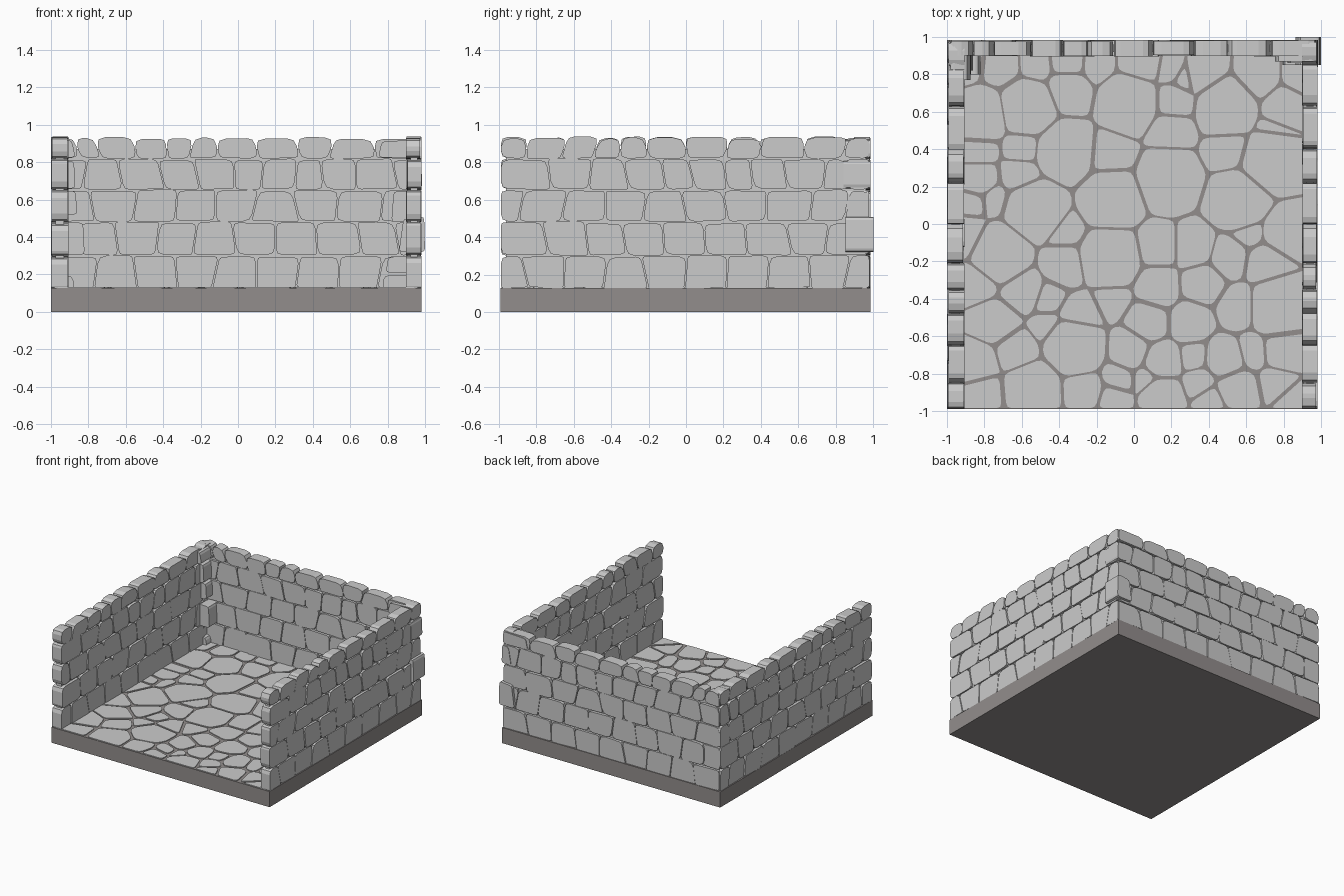
import bpy, bmesh, random
from mathutils import Vector

if "Cube" in bpy.data.objects:
    bpy.data.objects.remove(bpy.data.objects["Cube"])

random.seed(7)
J = random.uniform


def finish(name, bm):
    bmesh.ops.recalc_face_normals(bm, faces=bm.faces[:])
    me = bpy.data.meshes.new(name)
    bm.to_mesh(me)
    bm.free()
    ob = bpy.data.objects.new(name, me)
    bpy.context.collection.objects.link(ob)
    return ob


def rounded(poly, radii):
    """Round each corner of a polygon with a short three-point arc."""
    out, n = [], len(poly)
    for i, p in enumerate(poly):
        a, b = poly[i - 1] - p, poly[(i + 1) % n] - p
        if a.length < 1e-4 or b.length < 1e-4:
            continue
        r = radii[i % len(radii)]
        s = p + a.normalized() * min(r, a.length * .42)
        e = p + b.normalized() * min(r, b.length * .42)
        out += [s, (s + e) * .25 + p * .5, e]
    return out


def prism(bm, poly, lo, hi, axis):
    """Extrude a 2D outline along the named axis."""
    place = {'x': lambda u, v, w: (w, u, v),
             'y': lambda u, v, w: (u, w, v),
             'z': lambda u, v, w: (u, v, w)}[axis]
    rings = [[bm.verts.new(place(p.x, p.y, w)) for p in poly] for w in (lo, hi)]
    n = len(poly)
    bm.faces.new(rings[0])
    bm.faces.new(rings[1][::-1])
    for i in range(n):
        k = (i + 1) % n
        bm.faces.new((rings[0][i], rings[0][k], rings[1][k], rings[1][i]))


def box(name, x0, x1, y0, y1, z0, z1):
    bm = bmesh.new()
    prism(bm, [Vector(p) for p in ((x0, y0), (x1, y0), (x1, y1), (x0, y1))], z0, z1, 'z')
    return finish(name, bm)


# base slab
base = box("base_slab", -1, .98, -.99, .985, 0, .128)
mortar = bpy.data.materials.new("mortar")
mortar.diffuse_color = (.29, .27, .265, 1)
mortar.use_nodes = True
mortar.node_tree.nodes["Principled BSDF"].inputs["Base Color"].default_value = mortar.diffuse_color
base.data.materials.append(mortar)

# floor flagstones: weighted cells around stone centres
BIG = [(.19, .24), (.55, .13), (-.12, .13), (-.53, .08), (-.72, -.16), (-.13, -.18),
       (.77, -.44), (-.32, -.66), (-.54, -.89), (-.03, .65), (-.37, .39), (.49, .62),
       (-.82, .58), (-.58, .62), (.73, .34)]
MID = [(-.35, .71), (-.6, .41), (-.13, .37), (-.83, .4), (.2, .51), (.21, .65), (.5, .4),
       (.66, .78), (.8, .62), (-.61, .27), (-.83, .25), (-.37, -.22), (.13, -.13),
       (.32, -.13), (.51, -.18), (.8, -.05), (.7, -.21), (.56, -.44), (.37, -.32),
       (.13, -.33), (.3, -.53), (.07, -.53), (-.29, -.49), (-.6, -.35), (-.83, -.3),
       (-.74, -.52), (-.02, -.67), (.15, -.73), (.48, -.72), (.8, -.67), (-.62, -.69),
       (-.84, -.75), (-.28, -.88), (.15, -.91), (.55, -.89), (-.8, -.91), (-.72, .83),
       (.03, .85), (.37, .8), (-.88, -.08), (-.9, .85)]
SMALL = [(-.75, .14), (-.86, .13), (.61, -.05), (.32, -.71), (.64, -.68), (-.11, -.93),
         (.35, -.84), (.76, -.85), (-.08, -.82), (-.53, .84), (-.35, .86), (-.19, .85),
         (.2, .82), (.75, .49), (-.37, -.04), (-.45, -.4), (-.12, -.41), (.88, .78),
         (.27, .78), (.85, -.95), (-.45, -.56), (.07, -.82), (.42, -.95)]
seeds = [(Vector(p), w) for group, w in ((BIG, .022), (MID, .006), (SMALL, 0)) for p in group]


def clip(poly, normal, limit):
    out = []
    for i, p in enumerate(poly):
        q = poly[(i + 1) % len(poly)]
        dp, dq = p.dot(normal) - limit, q.dot(normal) - limit
        if dp <= 0:
            out.append(p)
        if dp * dq < 0:
            out.append(p.lerp(q, dp / (dp - dq)))
    return out


bm = bmesh.new()
for c, w in seeds:
    cell = [Vector(p) for p in ((-.99, -.985), (.97, -.985), (.97, .97), (-.99, .97))]
    for d, v in seeds:
        if d is c or (d - c).length > 1:
            continue
        nrm = (d - c).normalized()
        lim = (d.dot(d) - v - c.dot(c) + w) / (2 * (d - c).length)
        cell = clip(cell, nrm, lim - J(.004, .014))
        if len(cell) < 3:
            break
    if len(cell) > 2:
        prism(bm, rounded(cell, [.03]), .11, .134, 'z')
finish("floor_flagstones", bm)

# wall stones: height lines and vertical joints of each course
LINES = [.128, .303, .482, .653, .818, .94]
JOINTS = [[-.76, -.55, -.33, -.12, .1, .32, .54, .76],
          [-.85, -.65, -.43, -.23, -.02, .2, .42, .65, .85],
          [-.78, -.55, -.33, -.12, .09, .31, .53, .77],
          [-.82, -.63, -.41, -.22, -.02, .13, .31, .45, .63, .84],
          [-.86, -.75, -.55, -.38, -.25, -.11, .1, .32, .5, .73, .95]]


def wall(name, axis, lo, hi, shift, u0, u1):
    bm = bmesh.new()
    for row, joints in enumerate(JOINTS):
        z0, z1 = LINES[row], LINES[row + 1]
        inner = [j + shift for j in joints if u0 + .07 < j + shift < u1 - .07]
        if shift:
            inner += [.86] if inner[-1] < .75 else []
        cuts = [(u0, u0)] + [(j + t, j - t) for j in inner
                             for t in [J(-.02, .02)]] + [(u1, u1)]
        for (a0, a1), (b0, b1) in zip(cuts, cuts[1:]):
            g = .003
            top = z1 - J(0, .012) if row == 4 else z1 + J(-.006, .004)
            poly = [Vector(p) for p in (
                (a0 + g, z0 + J(-.002, .006)), (b0 - g, z0 + J(-.002, .006)),
                (b1 - g, top - J(0, .008)), (a1 + g, top - J(0, .008)))]
            radii = [J(.012, .045) for _ in range(4)]
            if row == 4:
                radii[2:] = [J(.03, .06), J(.03, .06)]
            if row == 0:
                radii[:2] = [.012, .012]
            prism(bm, rounded(poly, radii), lo + J(0, .009), hi - J(0, .009), axis)
    finish(name, bm)


wall("back_wall_stones", 'y', .895, .985, 0, -.99, .975)
wall("left_wall_stones", 'x', -1, -.905, -.1, -.99, .98)
wall("right_wall_stones", 'x', .897, .982, -.1, -.99, .98)

# recessed wall cores behind the joints
box("back_wall_core", -.96, .95, .92, .96, .12, .87)
box("left_wall_core", -.975, -.93, -.96, .96, .12, .87)
box("right_wall_core", .922, .96, -.96, .96, .12, .87)

# larger stones bonded into the back corners: x0, x1, y0, y1, z0, z1
CORNERS = [(-.985, -.87, .77, .97, .825, .925), (-.985, -.87, .8, .97, .66, .81),
           (-.985, -.86, .82, .97, .52, .65), (-.985, -.82, .8, .97, .305, .48),
           (-.985, -.87, .84, .97, .13, .2),
           (.75, .975, .87, .985, .825, .92), (.9, .985, .84, .985, .66, .81),
           (.82, .97, .86, .97, .48, .65), (.86, 1, .85, 1, .32, .51),
           (.79, .96, .85, .97, .21, .3), (.77, .96, .87, .97, .13, .2)]
bm = bmesh.new()
for x0, x1, y0, y1, z0, z1 in CORNERS:
    t = J(.005, .025)
    poly = [Vector(p) for p in ((x0, z0), (x1, z0), (x1 - .005, z1), (x0 + t, z1 - t / 2))]
    if x0 < 0:
        poly = [Vector(p) for p in ((x0, z0), (x1, z0), (x1 - t, z1 - t / 2), (x0, z1))]
    prism(bm, rounded(poly, [.02]), y0, y1, 'y')
finish("corner_stones", bm)
